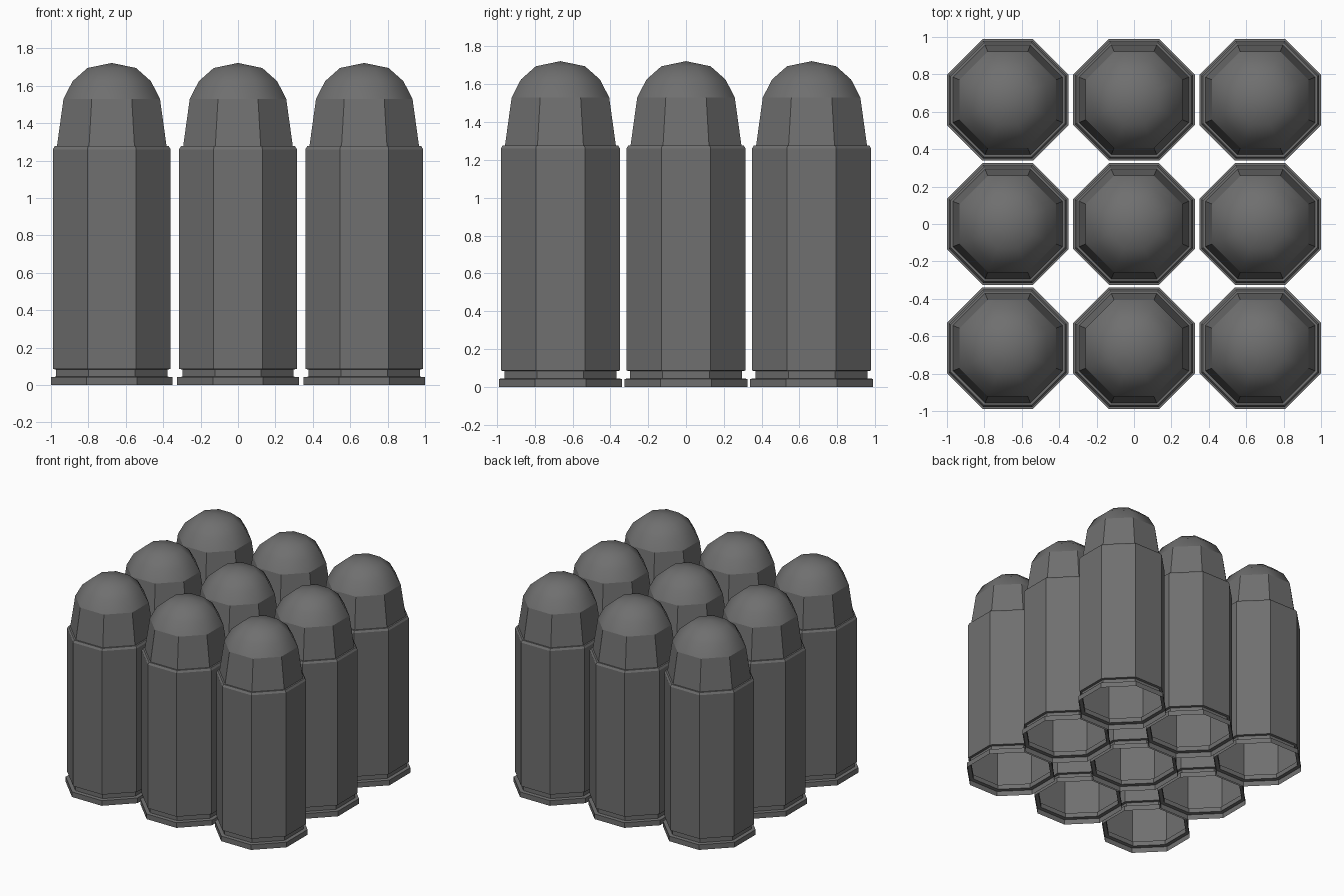
import bpy, bmesh, math

if "Cube" in bpy.data.objects:
    bpy.data.objects.remove(bpy.data.objects["Cube"])

SIDES = 8
# Profiles as (flat-to-centre distance, height)
CASE = [(0.325, 0.0), (0.325, 0.042), (0.297, 0.045), (0.297, 0.083),
        (0.315, 0.086), (0.315, 1.26), (0.305, 1.277), (0.293, 1.277)]
TIP = [(0.293, 1.277), (0.258, 1.53), (0.209, 1.625), (0.13, 1.695), (0.0, 1.722)]

# Dark gunmetal grey
dark = bpy.data.materials.new("dark_grey")
dark.diffuse_color = (0.16, 0.16, 0.16, 1)
dark.use_nodes = True
dark.node_tree.nodes["Principled BSDF"].inputs["Base Color"].default_value = dark.diffuse_color


def lathe(name, profile, smooth_above):
    """Eight-sided open shell; a zero radius closes to a point."""
    bm = bmesh.new()
    rings = []
    for apothem, z in profile:
        if apothem == 0:
            rings.append([bm.verts.new((0, 0, z))] * SIDES)
            continue
        r = apothem / math.cos(math.pi / SIDES)
        angles = [(i + 0.5) * 2 * math.pi / SIDES for i in range(SIDES)]
        rings.append([bm.verts.new((r * math.cos(a), r * math.sin(a), z)) for a in angles])
    for lo, hi in zip(rings, rings[1:]):
        for i in range(SIDES):
            j = (i + 1) % SIDES
            corners = [lo[i], lo[j], hi[j], hi[i]]
            face = bm.faces.new(list(dict.fromkeys(corners)))
            face.smooth = lo[i].co.z > smooth_above
    mesh = bpy.data.meshes.new(name)
    bm.to_mesh(mesh)
    bm.free()
    mesh.materials.append(dark)
    return mesh


def place(name, mesh, x, y):
    obj = bpy.data.objects.new(name, mesh)
    obj.location = (x, y, 0)
    bpy.context.collection.objects.link(obj)


# Faceted case; tip has flat lower facets and a soft dome
case_mesh = lathe("case", CASE, 9)
tip_mesh = lathe("rounded_tip", TIP, 1.5)

# Three by three grid of cartridges
for row in (-1, 0, 1):
    for col in (-1, 0, 1):
        x, y = col * 0.675, row * 0.664
        place("case", case_mesh, x, y)
        place("rounded_tip", tip_mesh, x, y)
